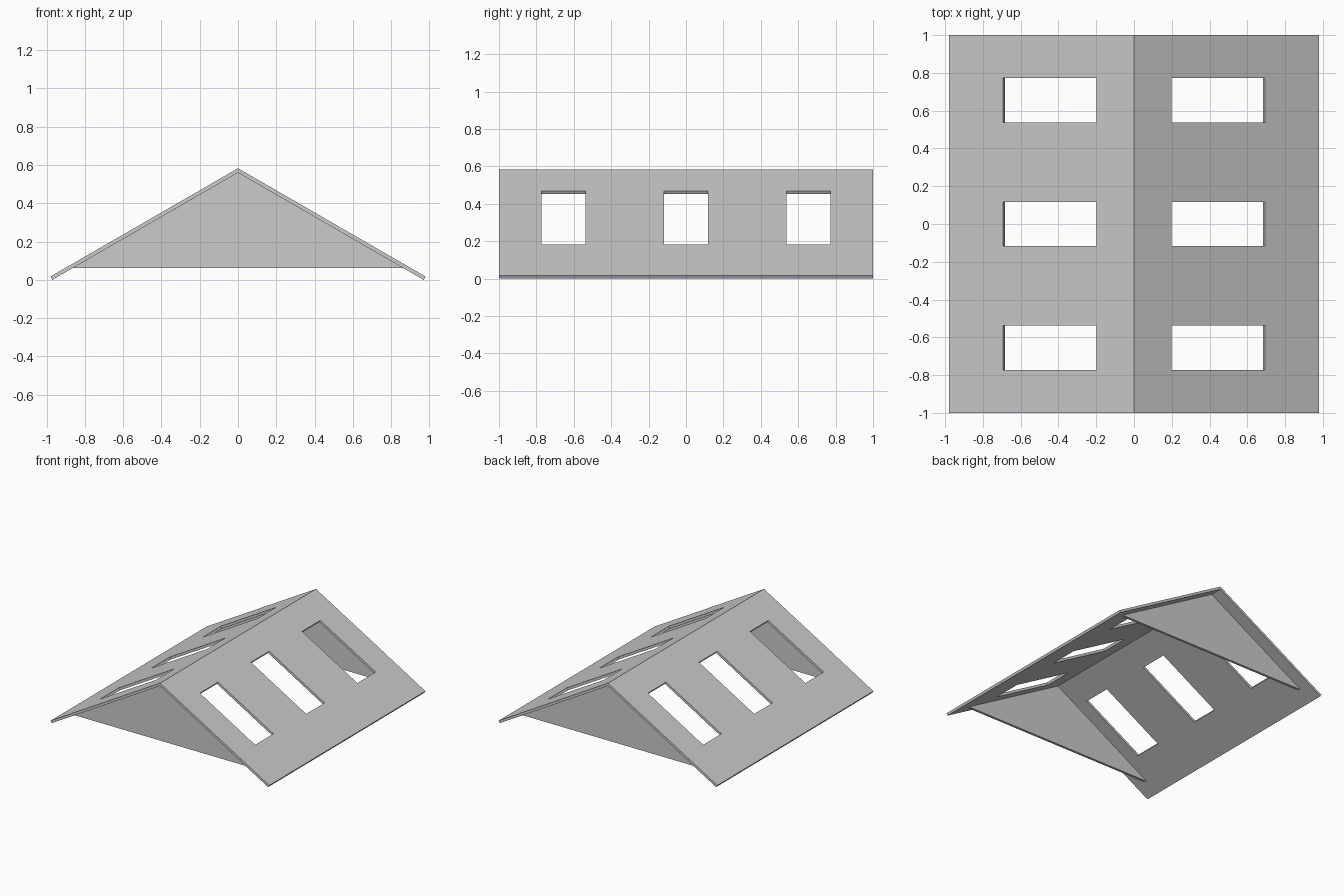
import bpy
import bmesh

if "Cube" in bpy.data.objects:
    bpy.data.objects.remove(bpy.data.objects["Cube"])

HALF_W, EAVE_Z, RIDGE_Z = 0.98, 0.0175, 0.5833
THICK = 0.02
SLOPE = (RIDGE_Z - EAVE_Z) / HALF_W
WINDOW_X = (0.198, 0.694)
WINDOW_Y, WINDOW_HALF = (-0.655, 0.0, 0.655), 0.117


def make_object(name, bm):
    mesh = bpy.data.meshes.new(name)
    bmesh.ops.recalc_face_normals(bm, faces=bm.faces)
    bm.to_mesh(mesh)
    bm.free()
    obj = bpy.data.objects.new(name, mesh)
    bpy.context.collection.objects.link(obj)
    return obj


# Roof: one sloping sheet with window openings, mirrored at the ridge and thickened
def make_roof():
    xs = [0.0, *WINDOW_X, HALF_W]
    ys = [-1.0]
    for y in WINDOW_Y:
        ys += [y - WINDOW_HALF, y + WINDOW_HALF]
    ys.append(1.0)
    bm = bmesh.new()
    grid = [[bm.verts.new((x, y, RIDGE_Z - SLOPE * x)) for y in ys] for x in xs]
    for i in range(len(xs) - 1):
        for j in range(len(ys) - 1):
            if i == 1 and j % 2 == 1:
                continue  # window opening
            bm.faces.new((grid[i][j], grid[i + 1][j], grid[i + 1][j + 1], grid[i][j + 1]))
    for f in bm.faces:
        f.normal_update()
    mesh_faces_down = [f for f in bm.faces if f.normal.z < 0]
    bmesh.ops.reverse_faces(bm, faces=mesh_faces_down)
    mesh = bpy.data.meshes.new("roof")
    bm.to_mesh(mesh)
    bm.free()
    roof = bpy.data.objects.new("roof", mesh)
    bpy.context.collection.objects.link(roof)
    mirror = roof.modifiers.new("mirror", 'MIRROR')
    mirror.use_axis = (True, False, False)
    solid = roof.modifiers.new("thickness", 'SOLIDIFY')
    solid.thickness = THICK
    solid.offset = -1
    solid.use_even_offset = True
    solid.use_quality_normals = True


# Gable: thin triangular wall fitted under the slopes
def make_gable(name, y_outer, y_inner):
    apex, base = RIDGE_Z - 0.0231, 0.062
    half = (apex - base) / SLOPE
    bm = bmesh.new()
    tri = bm.faces.new([bm.verts.new((x, y_outer, z))
                        for x, z in ((-half, base), (half, base), (0, apex))])
    ext = bmesh.ops.extrude_face_region(bm, geom=[tri], use_keep_orig=True)
    moved = [v for v in ext["geom"] if isinstance(v, bmesh.types.BMVert)]
    bmesh.ops.translate(bm, verts=moved, vec=(0, y_inner - y_outer, 0))
    make_object(name, bm)


make_roof()
make_gable("front_gable", -0.9, -0.88)
make_gable("back_gable", 0.9, 0.88)
